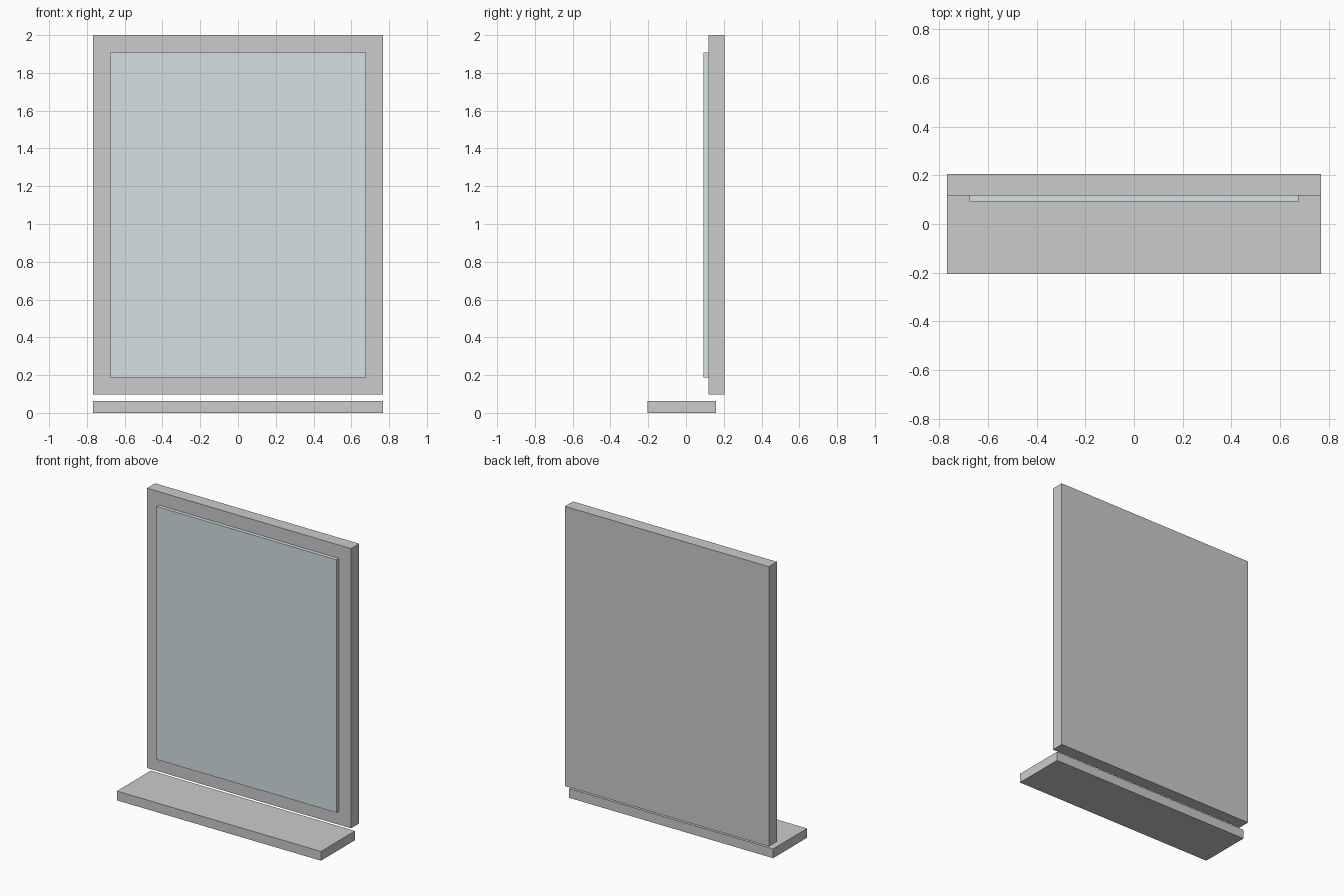
import bpy

if "Cube" in bpy.data.objects:
    bpy.data.objects.remove(bpy.data.objects["Cube"])


def box(name, x_half, y0, y1, z0, z1):
    """Box centred on x, given by its y and z ranges."""
    bpy.ops.mesh.primitive_cube_add(size=1, location=(0, (y0 + y1) / 2, (z0 + z1) / 2))
    obj = bpy.context.object
    obj.name = name
    obj.scale = (2 * x_half, y1 - y0, z1 - z0)
    bpy.ops.object.transform_apply(location=False, rotation=False, scale=True)
    return obj


HALF_WIDTH = 0.768
FRAME_FRONT, BACK = 0.118, 0.205
BORDER = 0.091
FRAME_BOTTOM, TOP = 0.097, 2.0

# Low ledge, separated from the panel by a small gap
box("ledge", HALF_WIDTH, -BACK, 0.16, 0.0, 0.063)

# Upright backing panel
box("frame_panel", HALF_WIDTH, FRAME_FRONT, BACK, FRAME_BOTTOM, TOP)

# Raised pane on the front of the panel
pane = box("glass_pane", HALF_WIDTH - BORDER, 0.093, FRAME_FRONT,
           FRAME_BOTTOM + BORDER, TOP - BORDER)
glass = bpy.data.materials.new("pale_blue_glass")
glass.diffuse_color = (0.66, 0.75, 0.78, 1.0)
glass.use_nodes = True
glass.node_tree.nodes["Principled BSDF"].inputs["Base Color"].default_value = glass.diffuse_color
pane.data.materials.append(glass)
